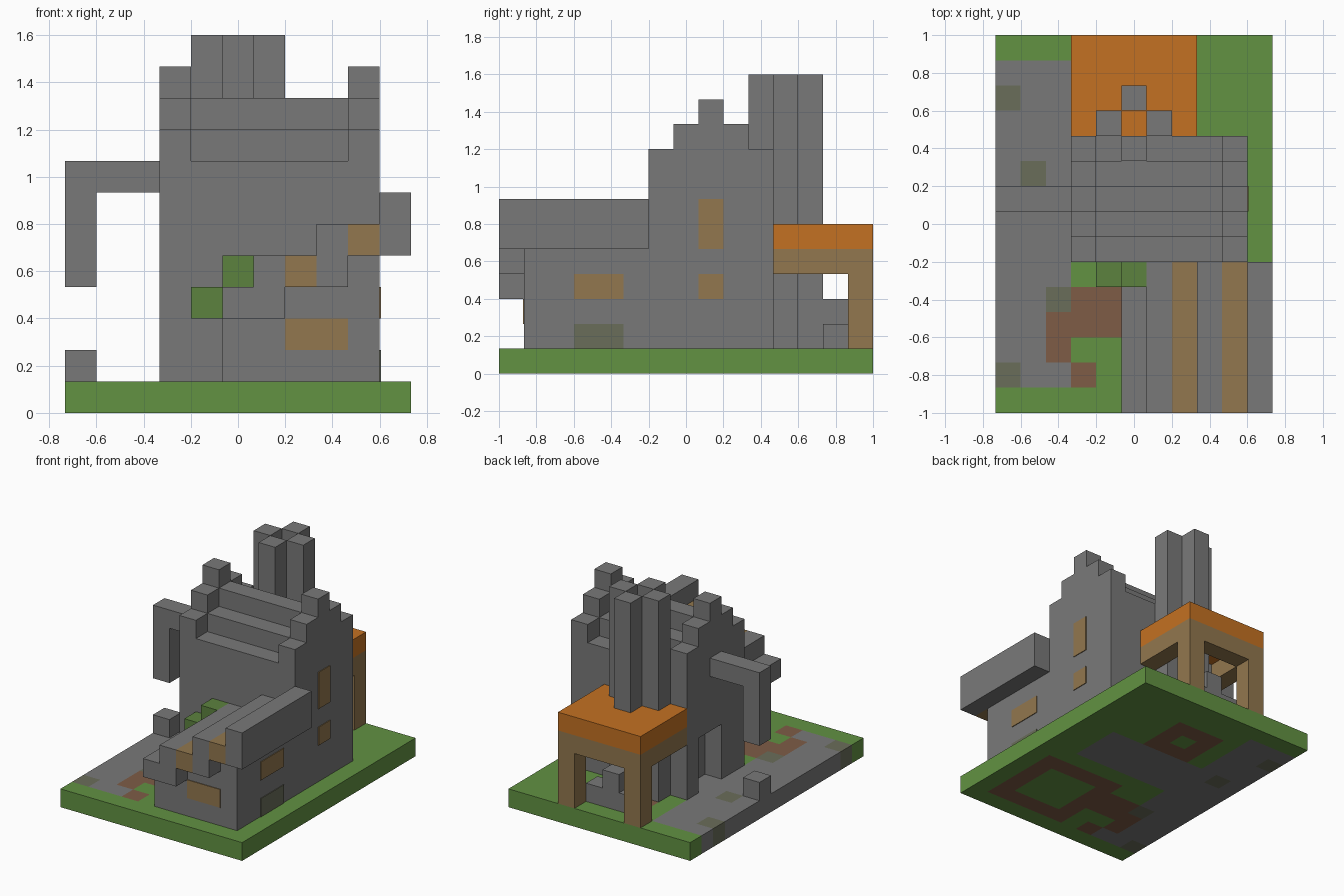
import bpy
import bmesh
from mathutils import Matrix, Vector

cube = bpy.data.objects.get("Cube")
if cube:
    bpy.data.objects.remove(cube, do_unlink=True)

U = 2 / 15                      # one block
NX, NY = 11, 15                 # footprint in blocks


def material(name, rgb):
    lin = [((c / 255 + 0.055) / 1.055) ** 2.4 for c in rgb] + [1]
    m = bpy.data.materials.new(name)
    m.use_nodes = True
    m.diffuse_color = lin
    m.node_tree.nodes["Principled BSDF"].inputs["Base Color"].default_value = lin
    return m


stone = material("stone grey", (121, 121, 121))
grass = material("grass green", (98, 146, 66))
roof_orange = material("roof orange", (196, 113, 34))
wood = material("wood tan", (146, 119, 78))
dirt = material("dirt brown", (126, 92, 70))
moss = material("mossy stone", (106, 109, 90))
leaf = material("leaf green", (92, 130, 62))


def make(name, bm, mats):
    bmesh.ops.recalc_face_normals(bm, faces=bm.faces)
    me = bpy.data.meshes.new(name)
    bm.to_mesh(me)
    bm.free()
    for m in mats:
        me.materials.append(m)
    ob = bpy.data.objects.new(name, me)
    bpy.context.collection.objects.link(ob)
    return ob


def box(name, mat, x, y, z):
    """Box from (start, end) ranges given in blocks."""
    lo = Vector((x[0] - NX / 2, y[0] - NY / 2, z[0])) * U
    hi = Vector((x[1] - NX / 2, y[1] - NY / 2, z[1])) * U
    bm = bmesh.new()
    bmesh.ops.create_cube(bm, size=1, matrix=Matrix.Translation((lo + hi) / 2)
                          @ Matrix.Diagonal((*(hi - lo), 1)))
    return make(name, bm, [mat])


# Ground slab, coloured by cell
def inside(i, j, x0, x1, y0, y1):
    return x0 <= i < x1 and y0 <= j < y1


def ground_index(i, j):
    if (i, j) in {(0, 1), (2, 4), (1, 9), (0, 12)}:
        return 3
    if inside(i, j, 3, 5, 3, 5) or (i == 2 and j in (2, 3)) or (i, j) == (3, 1):
        return 2
    if inside(i, j, 0, 3, 1, 14) or inside(i, j, 3, 9, 7, 10):
        return 1
    if inside(i, j, 5, 10, 1, 6) and not inside(i, j, 6, 9, 2, 5):
        return 2
    if inside(i, j, 4, 7, 10, 13) and (i, j) != (5, 11):
        return 2
    return 0


bm = bmesh.new()
bmesh.ops.create_grid(bm, x_segments=NX, y_segments=NY, size=1,
                      matrix=Matrix.Diagonal((NX * U / 2, NY * U / 2, 1, 1)))
top = bmesh.ops.extrude_face_region(bm, geom=bm.faces[:])["geom"]
bmesh.ops.translate(bm, vec=(0, 0, U),
                    verts=[v for v in top if isinstance(v, bmesh.types.BMVert)])
bmesh.ops.recalc_face_normals(bm, faces=bm.faces)
for f in bm.faces:
    c = f.calc_center_median() - f.normal * U * 0.3
    f.material_index = ground_index(int(c.x / U + NX / 2), int(c.y / U + NY / 2))
make("ground", bm, [grass, stone, dirt, moss])

# Main house: core with stepped roof between two taller gables
box("house_core", stone, (4, 9), (6, 11), (1, 8))
box("roof_middle_step", stone, (4, 9), (7, 10), (8, 9))
box("roof_ridge", stone, (4, 9), (8, 9), (9, 10))
for side, x in (("right", 3), ("left", 9)):
    span = (x, x + 1)
    box(side + "_gable_upper", stone, span, (6, 11), (4, 9))
    box(side + "_gable_step", stone, span, (7, 10), (9, 10))
    box(side + "_gable_peak", stone, span, (8, 9), (10, 11))
box("left_wall", stone, (9, 10), (6, 11), (1, 4))
# Doorway in the right wall
box("right_wall_front", stone, (3, 4), (6, 8), (1, 4))
box("right_wall_back", stone, (3, 4), (10, 11), (1, 4))

# Broken side arch
box("arch_beam", stone, (0, 3), (8, 9), (7, 8))
box("arch_hanging_leg", stone, (0, 1), (8, 9), (4, 7))
box("arch_stump", stone, (0, 1), (8, 9), (1, 2))

# Front annex with stepped sloping roof
box("annex_low_wall", stone, (5, 7), (1, 6), (1, 3))
box("annex_middle_wall", stone, (7, 9), (1, 6), (1, 4))
box("annex_high_wall", stone, (9, 10), (1, 6), (1, 5))
strips = [(3, 4, stone), (3, 5, stone), (4, 5, wood),
          (4, 6, stone), (5, 6, wood), (5, 7, stone)]
for i, (z0, z1, mat) in enumerate(strips):
    box(f"annex_roof_strip_{i + 1}", mat, (5 + i, 6 + i), (0, 6), (z0, z1))
box("lower_ivy", leaf, (4, 5), (5, 6), (3, 4))
box("upper_ivy", leaf, (5, 6), (5, 6), (4, 5))

# Chimney: four flues around an open shaft
for name, x, y, z in (("right", 4, 11, 1), ("left", 6, 11, 1),
                      ("back", 5, 12, 1), ("front", 5, 10, 8)):
    box(f"chimney_{name}_flue", stone, (x, x + 1), (y, y + 1), (z, 12))

# Back porch
box("porch_roof", roof_orange, (3, 8), (11, 15), (5, 6))
box("porch_back_beam", wood, (3, 8), (14, 15), (4, 5))
for side, x in (("right", 3), ("left", 7)):
    box(f"porch_{side}_beam", wood, (x, x + 1), (11, 14), (4, 5))
    box(f"porch_{side}_post", wood, (x, x + 1), (14, 15), (1, 4))
box("hearth_base", stone, (4, 7), (13, 14), (1, 2))
box("hearth_top", stone, (5, 6), (13, 14), (2, 3))

# Windows and moss as thin plates
T = 0.04
box("front_window", wood, (7, 9), (1 - T, 1), (2, 3))
for name, mat, y, z in (("annex_side_window", wood, (3, 5), (3, 4)),
                        ("upper_side_window", wood, (8, 9), (5, 7)),
                        ("lower_side_window", wood, (8, 9), (3, 4)),
                        ("side_moss", moss, (3, 5), (1, 2))):
    box(name, mat, (10, 10 + T), y, z)
